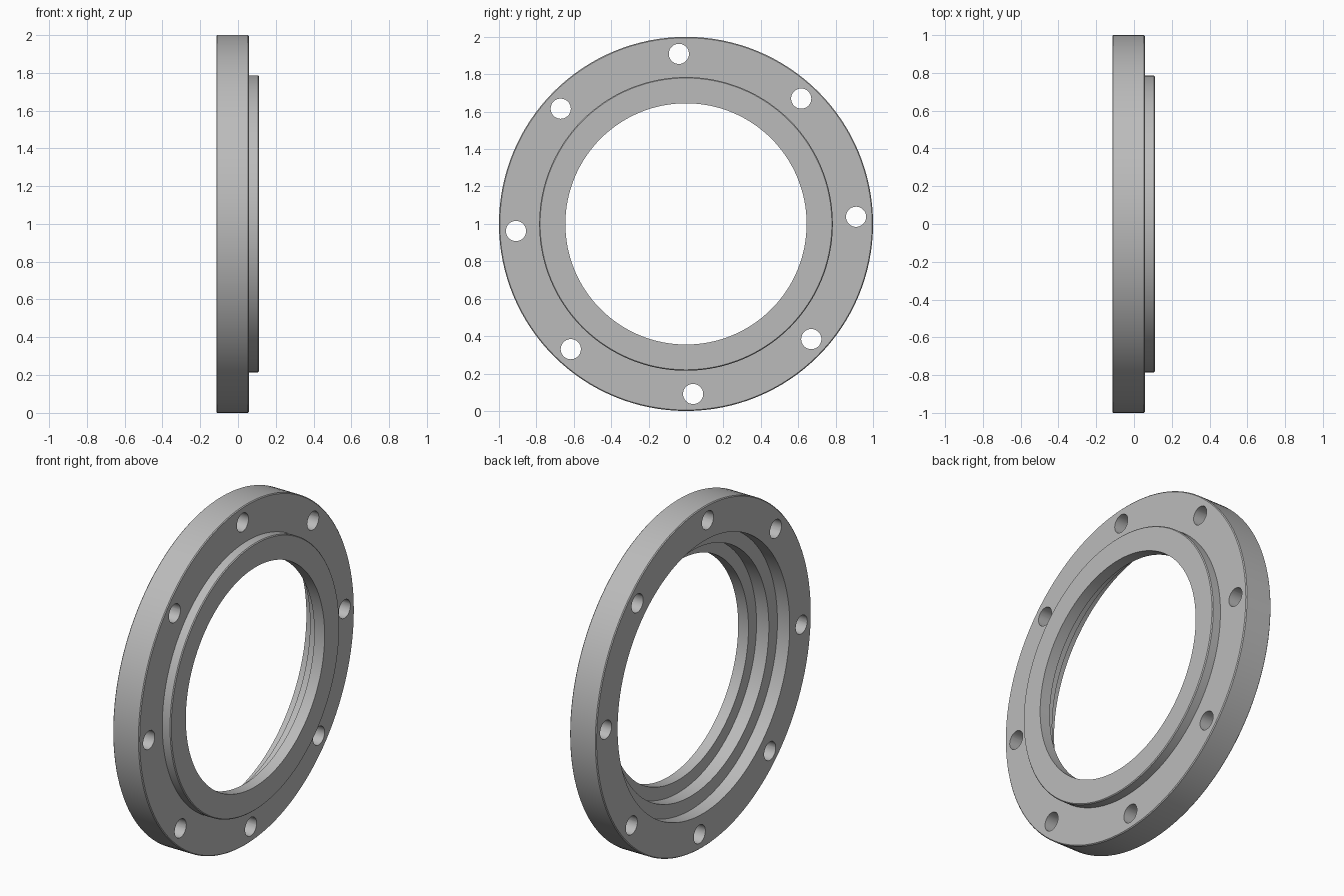
import bpy
import bmesh
from math import cos, sin, radians, pi
from mathutils import Matrix, Vector

cube = bpy.data.objects.get("Cube")
if cube:
    bpy.data.objects.remove(cube, do_unlink=True)

SEGMENTS = 128
HOLES = 8
CENTRE = Vector((0, 0, 1))

# Grey metal
metal = bpy.data.materials.new("grey_metal")
metal.use_nodes = True
grey = (0.5, 0.5, 0.5, 1)
metal.diffuse_color = grey
metal.node_tree.nodes["Principled BSDF"].inputs["Base Color"].default_value = grey


def add_object(name, bm):
    bmesh.ops.recalc_face_normals(bm, faces=bm.faces)
    mesh = bpy.data.meshes.new(name)
    bm.to_mesh(mesh)
    bm.free()
    mesh.materials.append(metal)
    obj = bpy.data.objects.new(name, mesh)
    obj.location = CENTRE
    bpy.context.collection.objects.link(obj)
    return obj


# Flange ring: closed (x, radius) section turned about the x axis
c = 0.005
section = [
    (-0.115, 0.80), (-0.115, 1 - c), (-0.115 + c, 1.0),      # back face
    (0.057 - c, 1.0), (0.057, 1 - c), (0.057, 0.785),        # rim and bolt face
    (0.112 - c, 0.785), (0.112, 0.785 - c), (0.112, 0.645),  # raised spigot
    (0.045, 0.645), (0.045, 0.72),                           # inner bore step
    (-0.035, 0.72), (-0.035, 0.80),                          # counterbore step
]
bm = bmesh.new()
rings = []
for i in range(SEGMENTS):
    a = 2 * pi * i / SEGMENTS
    rings.append([bm.verts.new((x, r * cos(a), r * sin(a))) for x, r in section])
for i, ring in enumerate(rings):
    following = rings[(i + 1) % SEGMENTS]
    for j in range(len(section)):
        k = (j + 1) % len(section)
        bm.faces.new((ring[j], ring[k], following[k], following[j]))
flange = add_object("flange_ring", bm)

# Bolt hole cutters
bm = bmesh.new()
for i in range(HOLES):
    a = radians(2.4) + 2 * pi * i / HOLES
    place = Matrix.Translation((0, 0.91 * cos(a), 0.91 * sin(a))) @ Matrix.Rotation(pi / 2, 4, 'Y')
    bmesh.ops.create_cone(bm, cap_ends=True, segments=32, radius1=0.054,
                          radius2=0.054, depth=0.6, matrix=place)
cutter = add_object("bolt_hole_cutter", bm)
cutter.hide_render = True

# Drill the holes, then discard the cutter
drill = flange.modifiers.new("bolt_holes", 'BOOLEAN')
drill.operation = 'DIFFERENCE'
drill.solver = 'EXACT'
drill.object = cutter
bpy.ops.object.select_all(action='DESELECT')
flange.select_set(True)
bpy.context.view_layer.objects.active = flange
bpy.ops.object.modifier_apply(modifier=drill.name)
bpy.data.objects.remove(cutter, do_unlink=True)

# Smooth round walls, crisp edges
bpy.ops.object.shade_smooth_by_angle(angle=radians(30))
